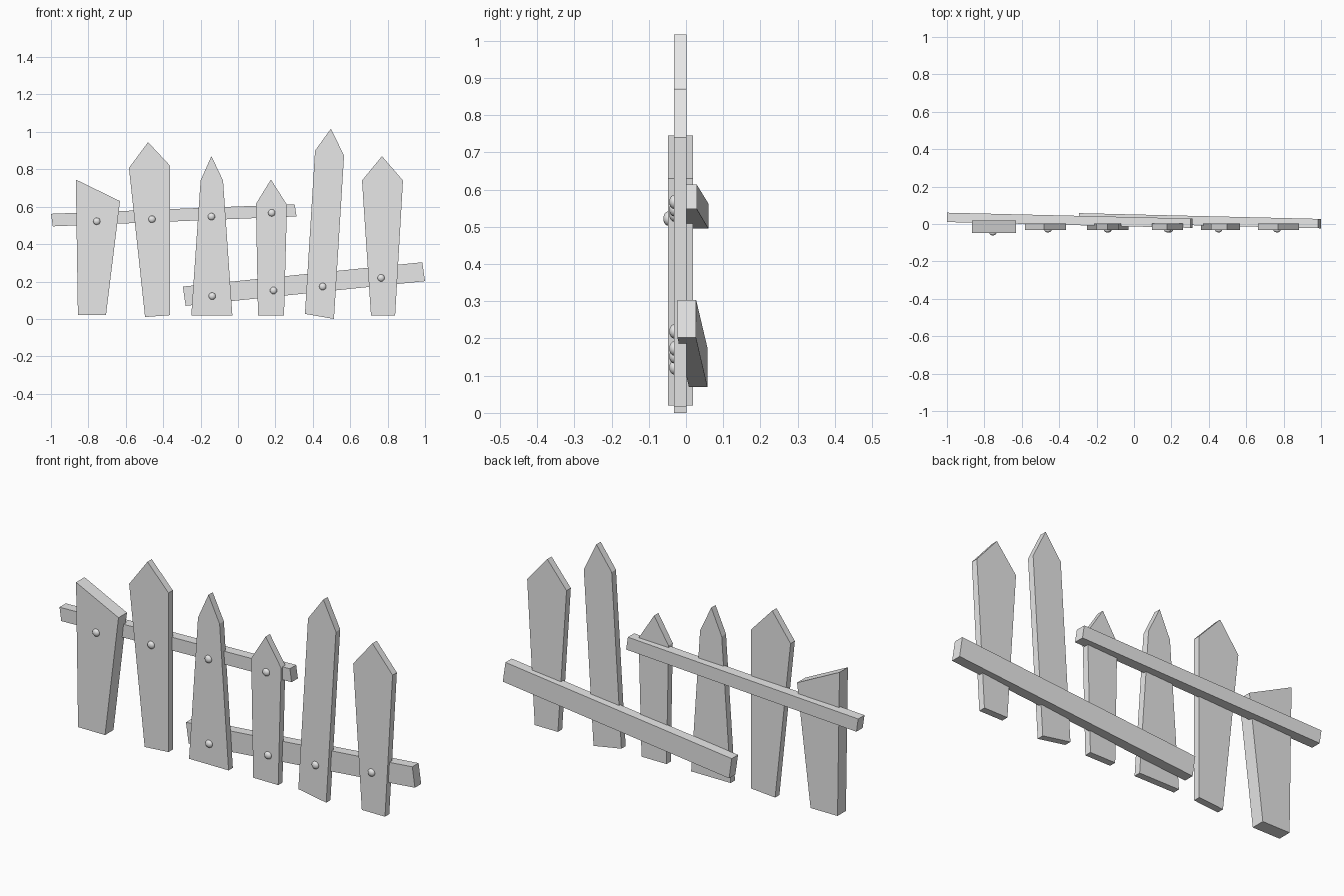
import bpy
import bmesh
from math import cos, sin, pi
from mathutils import Matrix

cube = bpy.data.objects.get("Cube")
if cube:
    bpy.data.objects.remove(cube, do_unlink=True)

# One plain grey for the whole fence
grey = bpy.data.materials.new("light_grey")
grey.use_nodes = True
grey.diffuse_color = (0.8, 0.8, 0.8, 1)
grey.node_tree.nodes["Principled BSDF"].inputs["Base Color"].default_value = (0.8, 0.8, 0.8, 1)


def finish(name, bm):
    bmesh.ops.recalc_face_normals(bm, faces=bm.faces)
    mesh = bpy.data.meshes.new(name)
    bm.to_mesh(mesh)
    bm.free()
    mesh.materials.append(grey)
    obj = bpy.data.objects.new(name, mesh)
    bpy.context.collection.objects.link(obj)
    return obj


def board(name, outline, front, depth):
    """Extrude an (x, z) outline backwards; front(x) is the y of its front face."""
    bm = bmesh.new()
    near = [bm.verts.new((x, front(x), z)) for x, z in outline]
    far = [bm.verts.new((x, front(x) + depth, z)) for x, z in outline]
    bm.faces.new(near)
    bm.faces.new(far[::-1])
    for i in range(len(outline)):
        j = (i + 1) % len(outline)
        bm.faces.new((near[i], far[i], far[j], near[j]))
    return finish(name, bm)


def nail(name, x, y, z, radius=0.019, height=0.013):
    """Round nail head: a domed cap facing the front, sunk into the picket."""
    bm = bmesh.new()
    bmesh.ops.create_uvsphere(bm, u_segments=16, v_segments=10, radius=1)
    bm.transform(Matrix.Translation((x, y, z))
                 @ Matrix.Diagonal((radius, height, radius, 1))
                 @ Matrix.Rotation(pi / 2, 4, "X"))
    obj = finish(name, bm)
    for p in obj.data.polygons:
        p.use_smooth = True


# Pickets, left to right across the front
FRONT = -0.032
board("broken_picket", [(-0.856, 0.02), (-0.706, 0.02), (-0.631, 0.63), (-0.867, 0.745)],
      lambda x: -0.048, 0.067)
pickets = [
    [(-0.497, 0.01), (-0.364, 0.02), (-0.364, 0.82), (-0.481, 0.945), (-0.583, 0.807)],
    [(-0.25, 0.017), (-0.03, 0.017), (-0.08, 0.74), (-0.142, 0.87), (-0.2, 0.74)],
    [(0.107, 0.017), (0.246, 0.017), (0.262, 0.61), (0.176, 0.745), (0.096, 0.615)],
    [(0.358, 0.027), (0.513, 0), (0.567, 0.873), (0.497, 1.017), (0.412, 0.9)],
    [(0.711, 0.017), (0.84, 0.017), (0.882, 0.74), (0.77, 0.87), (0.663, 0.74)],
]
for i, outline in enumerate(pickets):
    board(f"picket_{i + 1}", outline, lambda x: FRONT, 0.034)

# Rails, skewed so the right-hand picture end sits further forward
board("upper_rail", [(-0.99, 0.495), (0.313, 0.548), (0.303, 0.613), (-1, 0.562)],
      lambda x: -0.021 - 0.024 * (x - 0.31), 0.05)
board("lower_rail", [(-0.28, 0.07), (1, 0.202), (0.985, 0.303), (-0.295, 0.173)],
      lambda x: -0.023 - 0.024 * (x - 1), 0.05)

# Nail heads
nail("nail_broken_picket", -0.755, -0.048, 0.522)
heads = [(-0.46, 0.533), (-0.142, 0.547), (0.18, 0.567),
         (-0.138, 0.122), (0.19, 0.152), (0.453, 0.173), (0.765, 0.219)]
for i, (x, z) in enumerate(heads):
    nail(f"nail_{i + 1}", x, FRONT, z)
